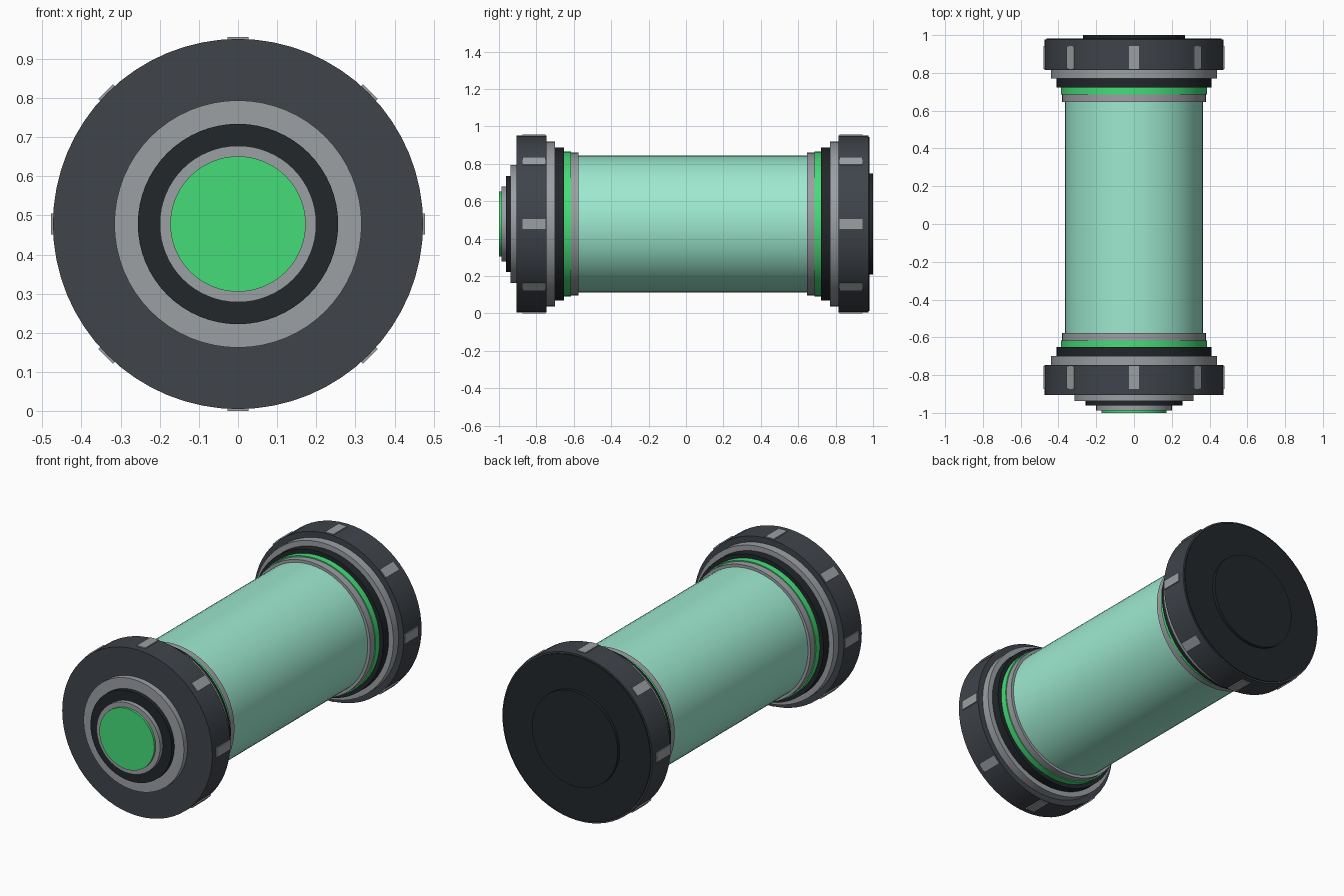
import bpy
import math
from mathutils import Matrix, Vector

if "Cube" in bpy.data.objects:
    bpy.data.objects.remove(bpy.data.objects["Cube"])

CZ = 0.478      # height of the long axis
SEG = 64


def material(name, rgb):
    m = bpy.data.materials.new(name)
    m.diffuse_color = (*rgb, 1)
    m.use_nodes = True
    m.node_tree.nodes["Principled BSDF"].inputs["Base Color"].default_value = m.diffuse_color
    return m


MINT = material("mint", (0.34, 0.82, 0.63))
GREEN = material("green", (0.06, 0.72, 0.19))
STEEL = material("steel", (0.33, 0.35, 0.37))
DARK = material("dark", (0.05, 0.058, 0.07))
BLACK = material("black", (0.016, 0.02, 0.023))


def disc(name, radius, y0, y1, mat):
    """Cylinder along y from y0 to y1."""
    bpy.ops.mesh.primitive_cylinder_add(
        vertices=SEG, radius=radius, depth=abs(y1 - y0),
        location=(0, (y0 + y1) / 2, CZ), rotation=(math.pi / 2, 0, 0))
    ob = bpy.context.object
    ob.name = name
    ob.data.materials.append(mat)
    bpy.ops.object.shade_smooth_by_angle(angle=math.radians(30))
    return ob


def clip(name, angle, y0, y1):
    """Small flat plate set into the rim of a cap."""
    rot = Matrix.Rotation(angle, 4, 'Y')
    bpy.ops.mesh.primitive_cube_add(size=1)
    ob = bpy.context.object
    ob.name = name
    ob.matrix_world = (Matrix.Translation(Vector((0, (y0 + y1) / 2, CZ)))
                       @ rot @ Matrix.Translation(Vector((0, 0, 0.458)))
                       @ Matrix.Diagonal((0.054, abs(y1 - y0), 0.04, 1)))
    ob.data.materials.append(STEEL)


# main tube
disc("tube_body", 0.365, -0.6, 0.68, MINT)

# stepped collar, cap and rim clips at each end; inner = inner cap face
for end, s, inner in (("front", -1, 0.746), ("back", 1, 0.816)):
    def y(d):
        return s * (inner + d)
    disc(end + "_inner_ring", 0.381, y(-0.17), y(-0.13), STEEL)
    disc(end + "_green_ring", 0.387, y(-0.13), y(-0.094), GREEN)
    disc(end + "_seal_ring", 0.410, y(-0.094), y(-0.046), BLACK)
    disc(end + "_steel_ring", 0.440, y(-0.046), y(0), STEEL)
    disc(end + "_cap", 0.473, y(0), y(0.16), DARK)
    for i in range(8):
        clip(f"{end}_clip_{i}", i * math.pi / 4, y(0.005), y(0.127))

# stepped lens on the front
disc("lens_outer_ring", 0.316, -0.90, -0.938, STEEL)
disc("lens_seal", 0.256, -0.93, -0.962, BLACK)
disc("lens_inner_ring", 0.200, -0.95, -0.987, STEEL)
disc("lens", 0.173, -0.98, -1.0, GREEN)

# base plate on the back
disc("base_plate", 0.464, 0.97, 0.982, BLACK)
disc("base_foot", 0.27, 0.975, 1.0, BLACK)
